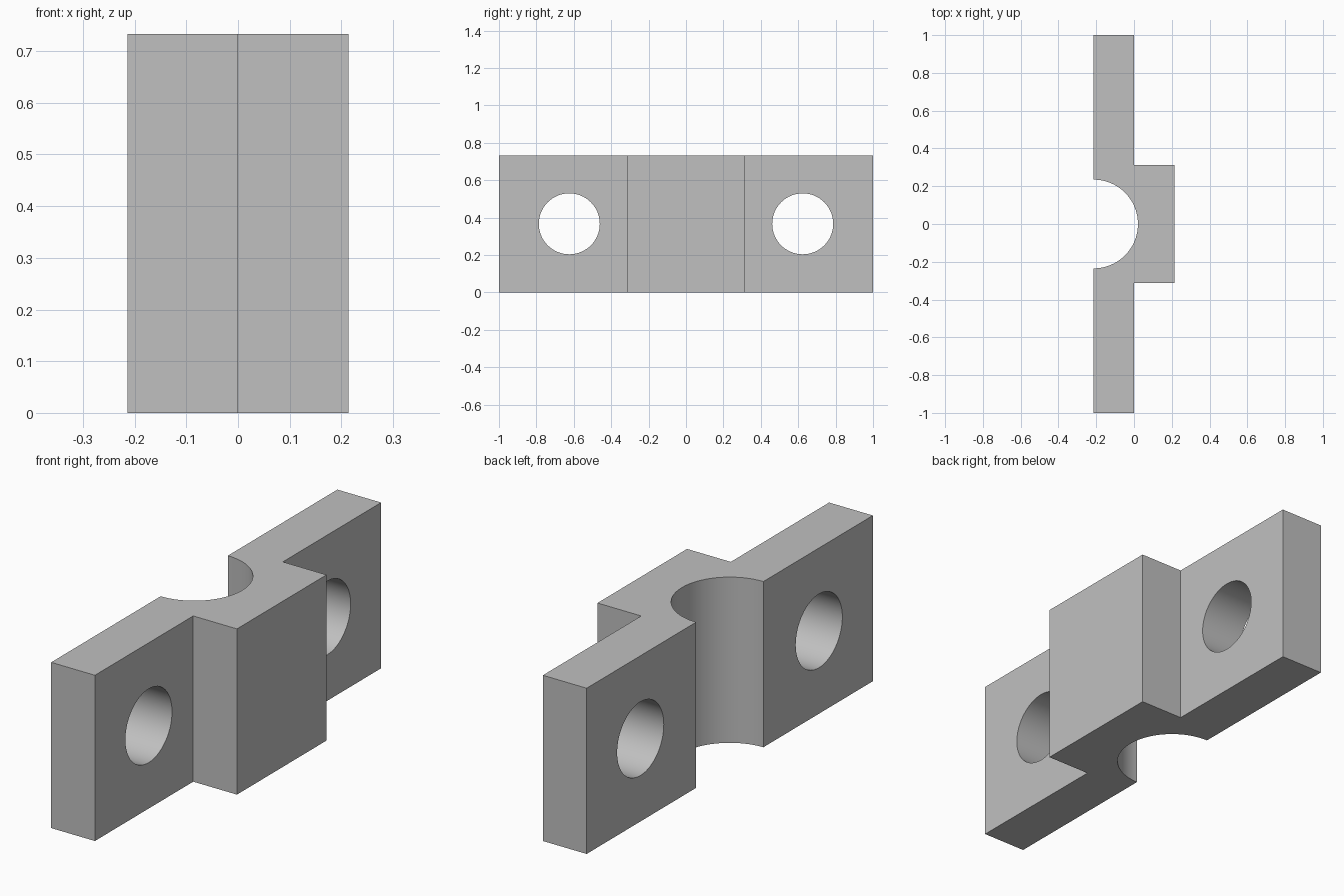
import bpy
import bmesh
from math import cos, sin, pi, radians
from mathutils import Matrix, Vector

if "Cube" in bpy.data.objects:
    bpy.data.objects.remove(bpy.data.objects["Cube"], do_unlink=True)

HEIGHT = 0.733
BACK, PLATE, BOSS = -0.214, 0.0, 0.214   # x of back, plate face, boss face
BOSS_HALF = 0.313
GROOVE_R = 0.235
HOLE_R, HOLE_Y = 0.163, 0.624

grey = bpy.data.materials.new("plain grey")
grey.use_nodes = True
colour = (0.53, 0.53, 0.53, 1)
grey.diffuse_color = colour
grey.node_tree.nodes["Principled BSDF"].inputs["Base Color"].default_value = colour


def make_object(name, bm):
    bmesh.ops.recalc_face_normals(bm, faces=bm.faces)
    mesh = bpy.data.meshes.new(name)
    bm.to_mesh(mesh)
    bm.free()
    mesh.materials.append(grey)
    obj = bpy.data.objects.new(name, mesh)
    bpy.context.collection.objects.link(obj)
    return obj


# Clamp half: stepped outline with a round groove, extruded upwards
outline = [(BACK, -1), (PLATE, -1), (PLATE, -BOSS_HALF), (BOSS, -BOSS_HALF),
           (BOSS, BOSS_HALF), (PLATE, BOSS_HALF), (PLATE, 1), (BACK, 1)]
steps = 48
for i in range(steps + 1):
    a = pi / 2 - pi * i / steps
    outline.append((BACK + GROOVE_R * cos(a), GROOVE_R * sin(a)))

bm = bmesh.new()
base = bm.faces.new([bm.verts.new((x, y, 0)) for x, y in outline])
top = bmesh.ops.extrude_face_region(bm, geom=[base])["geom"]
bmesh.ops.translate(bm, vec=Vector((0, 0, HEIGHT)),
                    verts=[v for v in top if isinstance(v, bmesh.types.BMVert)])
clamp = make_object("clamp_half", bm)

# Bolt holes through both ears
bm = bmesh.new()
for side in (-1, 1):
    place = Matrix.Translation((BACK / 2, side * HOLE_Y, HEIGHT / 2)) @ Matrix.Rotation(pi / 2, 4, "Y")
    bmesh.ops.create_cone(bm, cap_ends=True, segments=64, radius1=HOLE_R,
                          radius2=HOLE_R, depth=0.4, matrix=place)
cutter = make_object("bolt_hole_cutter", bm)
cutter.hide_render = True

cut = clamp.modifiers.new("bolt holes", "BOOLEAN")
cut.operation = "DIFFERENCE"
cut.solver = "EXACT"
cut.object = cutter

bpy.ops.object.select_all(action="DESELECT")
clamp.select_set(True)
bpy.context.view_layer.objects.active = clamp
bpy.ops.object.modifier_apply(modifier=cut.name)
bpy.data.objects.remove(cutter, do_unlink=True)

# Smooth groove and holes, crisp corners
bpy.ops.object.shade_smooth_by_angle(angle=radians(30))
